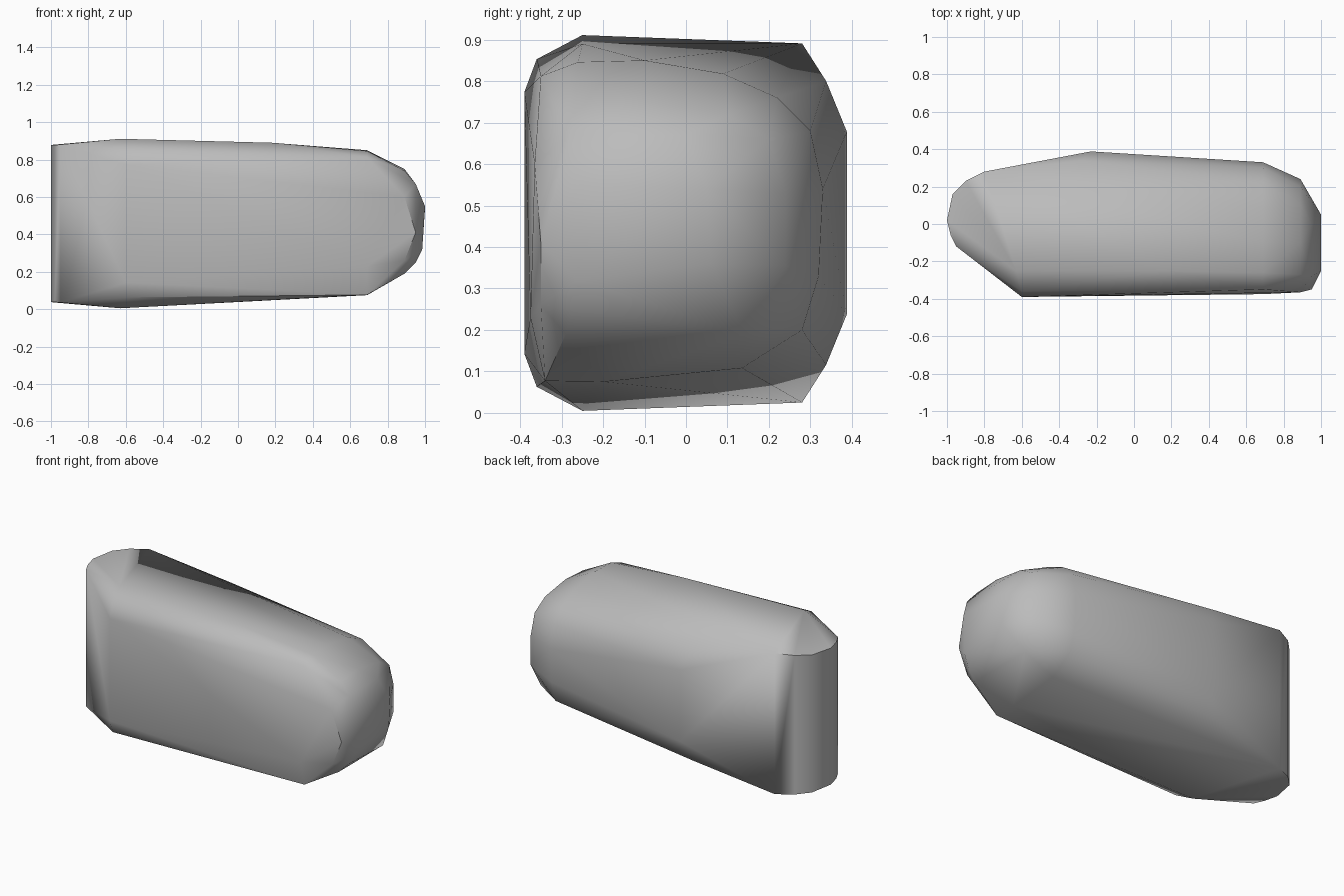
import bpy
import bmesh
import math
from mathutils import Vector

MIDDLE = 0.458  # height of the plane the two flat sides mirror about

default_cube = bpy.data.objects.get("Cube")
if default_cube:
    bpy.data.objects.remove(default_cube, do_unlink=True)


def make_material(name, color):
    material = bpy.data.materials.new(name)
    material.use_nodes = True
    material.diffuse_color = color
    shader = next(n for n in material.node_tree.nodes if n.type == "BSDF_PRINCIPLED")
    shader.inputs["Base Color"].default_value = color
    return material


def mirrored_outline(outline):
    """Plan outline (x, y, half height) repeated above and below the middle plane."""
    return [Vector((x, y, MIDDLE + side * half))
            for x, y, half in outline for side in (-1, 1)]


def station(x, profile):
    """Cross-section (y, z) placed at one position along the length."""
    return [Vector((x, y, z)) for y, z in profile]


def hull_object(name, points, material):
    """Wrap a tight faceted skin around the guide points."""
    bm = bmesh.new()
    for point in points:
        bm.verts.new(point)
    result = bmesh.ops.convex_hull(bm, input=bm.verts[:])
    unused = {v for v in result["geom_interior"] + result["geom_unused"]
              if isinstance(v, bmesh.types.BMVert)}
    bmesh.ops.delete(bm, geom=list(unused), context="VERTS")
    bmesh.ops.dissolve_limit(bm, angle_limit=math.radians(1),
                             verts=bm.verts[:], edges=bm.edges[:])
    bmesh.ops.recalc_face_normals(bm, faces=bm.faces[:])
    mesh = bpy.data.meshes.new(name)
    bm.to_mesh(mesh)
    bm.free()
    mesh.materials.append(material)
    obj = bpy.data.objects.new(name, mesh)
    bpy.context.collection.objects.link(obj)
    bpy.ops.object.select_all(action="DESELECT")
    obj.select_set(True)
    bpy.context.view_layer.objects.active = obj
    bpy.ops.object.shade_smooth_by_angle(angle=math.radians(40))
    return obj


# Upright rounded nose with crisp rims
nose = mirrored_outline([
    (-0.8, 0.28, 0.433), (-0.9, 0.23, 0.428), (-0.97, 0.16, 0.423),
    (-1, 0.02, 0.42), (-0.98, -0.06, 0.42), (-0.95, -0.12, 0.422),
])

# Long body: front corner, bevelled front edge and bulging back
body = mirrored_outline([
    (-0.63, -0.25, 0.453), (-0.6, -0.36, 0.395), (-0.6, -0.39, 0.315),
    (-0.28, 0.338, 0.342), (-0.23, 0.388, 0.22),
])
body += station(0.18, [(-0.25, 0.89)])

# Rounded far end, shrinking section by section
dome = station(0.69, [
    (-0.35, 0.812), (-0.26, 0.846), (-0.1, 0.85), (0.09, 0.818), (0.22, 0.76),
    (0.3, 0.68), (0.33, 0.54), (0.32, 0.33), (0.28, 0.2), (0.135, 0.108),
    (-0.2, 0.075), (-0.34, 0.077), (-0.375, 0.23),
])
dome += station(0.89, [
    (-0.365, 0.6), (-0.27, 0.74), (-0.1, 0.75), (0.1, 0.72), (0.2, 0.66),
    (0.24, 0.53), (0.24, 0.355), (0.14, 0.19), (-0.03, 0.19), (-0.29, 0.19),
    (-0.35, 0.26),
])
dome += station(0.95, [(-0.28, 0.67), (0.0, 0.67), (-0.35, 0.41), (-0.27, 0.25)])
dome += station(0.985, [(0.06, 0.36), (-0.26, 0.32)])
dome += station(1, [(0.05, 0.54), (-0.25, 0.55)])

stone_grey = make_material("stone grey", (0.5, 0.5, 0.5, 1))
hull_object("smooth_stone", nose + body + dome, stone_grey)
